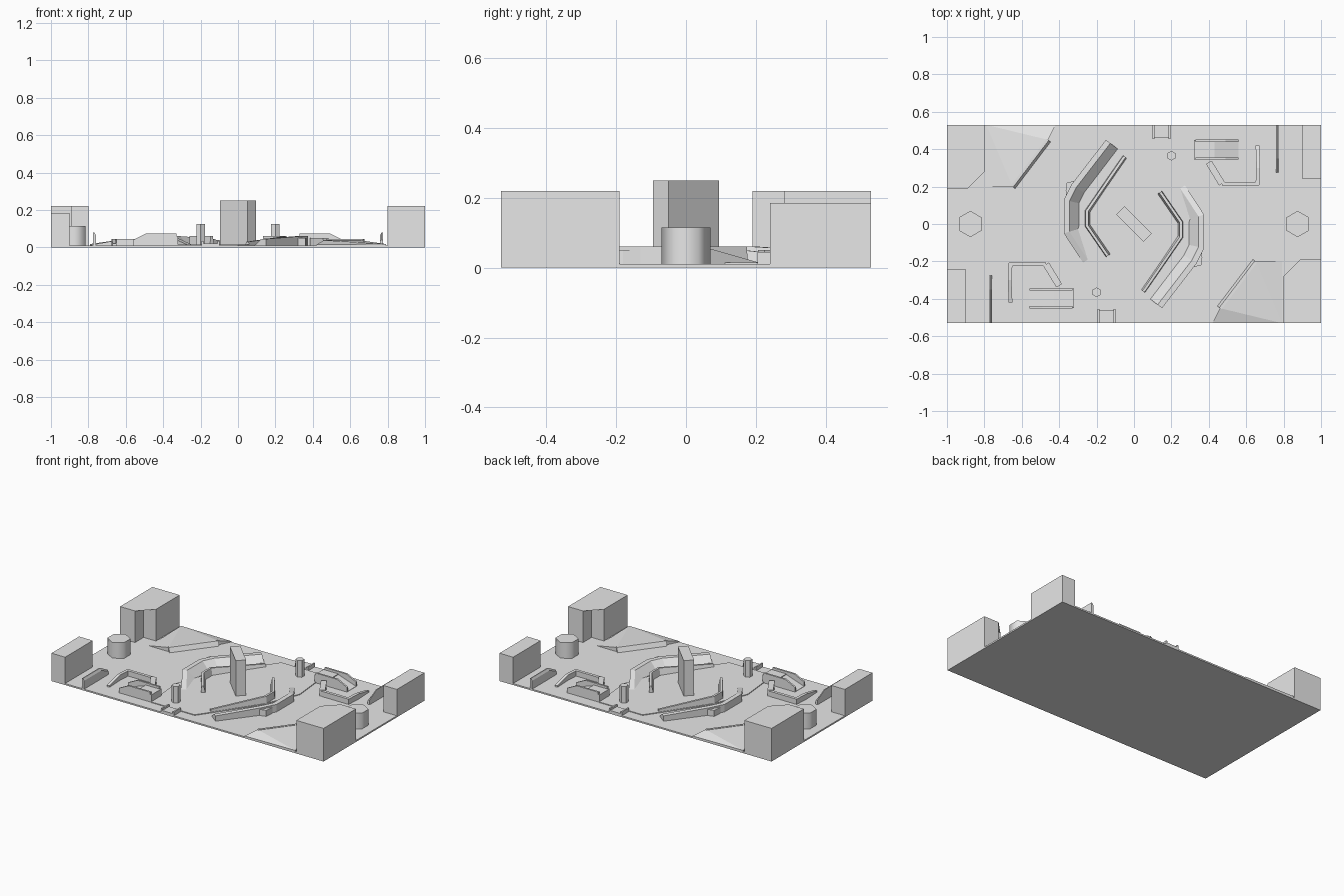
import bpy, bmesh, math
from mathutils import Vector

cube = bpy.data.objects.get("Cube")
if cube:
    bpy.data.objects.remove(cube, do_unlink=True)

grey = bpy.data.materials.new("plain_grey")
grey.use_nodes = True
grey.diffuse_color = (0.8, 0.8, 0.8, 1)
grey.node_tree.nodes["Principled BSDF"].inputs["Base Color"].default_value = (0.8, 0.8, 0.8, 1)

FLOOR = 0.01


def finish(name, bm):
    bmesh.ops.recalc_face_normals(bm, faces=bm.faces)
    mesh = bpy.data.meshes.new(name)
    bm.to_mesh(mesh)
    bm.free()
    mesh.materials.append(grey)
    obj = bpy.data.objects.new(name, mesh)
    bpy.context.collection.objects.link(obj)
    return obj


def prism(name, outline, top, bottom=0.0):
    """Upright block; top is one height or one height per corner."""
    tops = top if isinstance(top, list) else [top] * len(outline)
    bm = bmesh.new()
    low = [bm.verts.new((x, y, bottom)) for x, y in outline]
    high = [bm.verts.new((x, y, z)) for (x, y), z in zip(outline, tops)]
    bm.faces.new(low)
    cap = bm.faces.new(high)
    n = len(outline)
    for i in range(n):
        j = (i + 1) % n
        bm.faces.new((low[i], low[j], high[j], high[i]))
    bmesh.ops.triangulate(bm, faces=[cap])
    return finish(name, bm)


def box(name, x0, x1, y0, y1, top, bottom=0.0):
    return prism(name, [(x0, y0), (x1, y0), (x1, y1), (x0, y1)], top, bottom)


def hexagon(name, x, y, radius, top):
    ring = [(x + radius * math.sin(k * math.pi / 3), y + radius * math.cos(k * math.pi / 3))
            for k in range(6)]
    return prism(name, ring, top)


def ribbon(name, path, profile):
    """Sweep a profile of (side offset, height share) along (x, y, height) points."""
    bm = bmesh.new()
    flat = [Vector(p[:2]) for p in path]
    rows = []
    for i, p in enumerate(flat):
        dirs = []
        if i > 0:
            dirs.append((p - flat[i - 1]).normalized())
        if i < len(flat) - 1:
            dirs.append((flat[i + 1] - p).normalized())
        d = sum(dirs, Vector((0, 0))).normalized()
        side = Vector((-d.y, d.x)) / max(d.dot(dirs[0]), 0.4)
        rows.append([bm.verts.new((p.x + side.x * o, p.y + side.y * o,
                                   0.005 + (path[i][2] - 0.005) * h)) for o, h in profile])
    n = len(profile)
    for a, b in zip(rows, rows[1:]):
        for k in range(n):
            m = (k + 1) % n
            bm.faces.new((a[k], a[m], b[m], b[k]))
    bm.faces.new(rows[0])
    bm.faces.new(rows[-1])
    return finish(name, bm)


def wall(width):
    w = width / 2
    return [(-w, 0), (-w, 1), (w, 1), (w, 0)]


# Ground slab and low central floor
box("ground_slab", -1, 1, -0.53, 0.53, FLOOR)
half = [(0, 0.455), (0.32, 0.455), (0.35, 0.15), (0.25, -0.1)]
prism("central_floor", half + [(-x, -y) for x, y in half], 0.015)

# Central slanted pillar
prism("centre_pillar", [(-0.05, 0.095), (-0.095, 0.05), (0.05, -0.095), (0.095, -0.05)], 0.25)

# Everything else comes in pairs, half a turn apart
for tag, turn in (("first", 0), ("second", math.pi)):
    parts = []

    # Tall corner building with a notched inner corner, and the plain one
    parts.append(prism("notched_building", [(1, -0.53), (1, -0.19), (0.89, -0.19), (0.89, -0.28),
                                            (0.8, -0.28), (0.8, -0.53)], 0.22))
    parts.append(box("plain_building", 0.9, 1, 0.24, 0.53, 0.185))

    # Drum at the end and slim post
    drum = hexagon("end_drum", 0.875, 0, 0.07, 0.115)
    parts.append(drum)
    parts.append(hexagon("slim_post", 0.2, 0.365, 0.026, 0.125))

    # Outer ridge: upright outside, flat top, slope to the inside
    ridge = [(0.27, 0.21, 0.014), (0.375, 0.05, 0.06), (0.375, -0.13, 0.06),
             (0.335, -0.21, 0.06), (0.15, -0.45, 0.045)]
    parts.append(ribbon("outer_ridge", ridge, [(0, 0), (0, 1), (-0.03, 1), (-0.08, 0.1), (-0.08, 0)]))
    parts.append(prism("ridge_buttress", [(0.32, -0.23), (0.36, -0.22), (0.365, -0.18), (0.36, -0.13)], 0.05))

    # Inner bent wall
    bend = [(0.14, 0.17, 0.06), (0.25, 0.01, 0.06), (0.25, -0.07, 0.06), (0.05, -0.36, 0.03)]
    parts.append(ribbon("inner_wall", bend, [(-0.018, 0), (-0.006, 1), (0.008, 1), (0.012, 0)]))

    # Ramp rising to a slanted step
    parts.append(prism("corner_ramp", [(0.46, -0.45), (0.65, -0.2), (0.79, -0.2), (0.79, -0.53), (0.42, -0.53)],
                       [0.038, 0.038, 0.012, 0.018, 0.015]))
    parts.append(ribbon("step_edge", [(0.46, -0.45, 0.04), (0.65, -0.2, 0.04)],
                        [(-0.01, 0), (-0.01, 1), (0.005, 1), (0.02, 0)]))

    # Bunker with two tapering rails and a ramp between them
    parts.append(box("bunker", 0.32, 0.43, 0.345, 0.45, 0.06))
    parts.append(prism("bunker_ramp", [(0.43, 0.355), (0.56, 0.355), (0.56, 0.44), (0.43, 0.44)],
                       [0.055, 0.012, 0.012, 0.055]))
    for y in (0.35, 0.445):
        parts.append(ribbon("bunker_rail", [(0.33, y, 0.075), (0.49, y, 0.075), (0.56, y, 0.04)], wall(0.012)))

    # Bracket-shaped barrier beside the bunker
    barrier = [(0.47, 0.215, 0.045), (0.66, 0.215, 0.045), (0.665, 0.3, 0.045), (0.66, 0.42, 0.02)]
    parts.append(ribbon("bracket_barrier", barrier, wall(0.02)))
    parts.append(ribbon("barrier_block", [(0.4, 0.33, 0.05), (0.47, 0.215, 0.05)], wall(0.035)))

    # Thin screen near the corner, tapering at its free end
    parts.append(ribbon("corner_screen", [(0.768, 0.53, 0.08), (0.768, 0.35, 0.08), (0.768, 0.275, 0.04)],
                        [(-0.008, 0), (-0.008, 0.8), (0, 1), (0.006, 1), (0.008, 0)]))

    # Small gate on the long edge
    parts.append(box("gate_sill", 0.1, 0.19, 0.46, 0.53, 0.022))
    for x in (0.1, 0.185):
        parts.append(box("gate_side", x, x + 0.01, 0.455, 0.53, 0.035))

    for part in parts:
        part.rotation_euler.z = turn
        part.name = tag + "_" + part.name

    # Soft shading on the drum sides
    bpy.ops.object.select_all(action='DESELECT')
    drum.select_set(True)
    bpy.context.view_layer.objects.active = drum
    bpy.ops.object.shade_smooth_by_angle(angle=math.radians(65))
